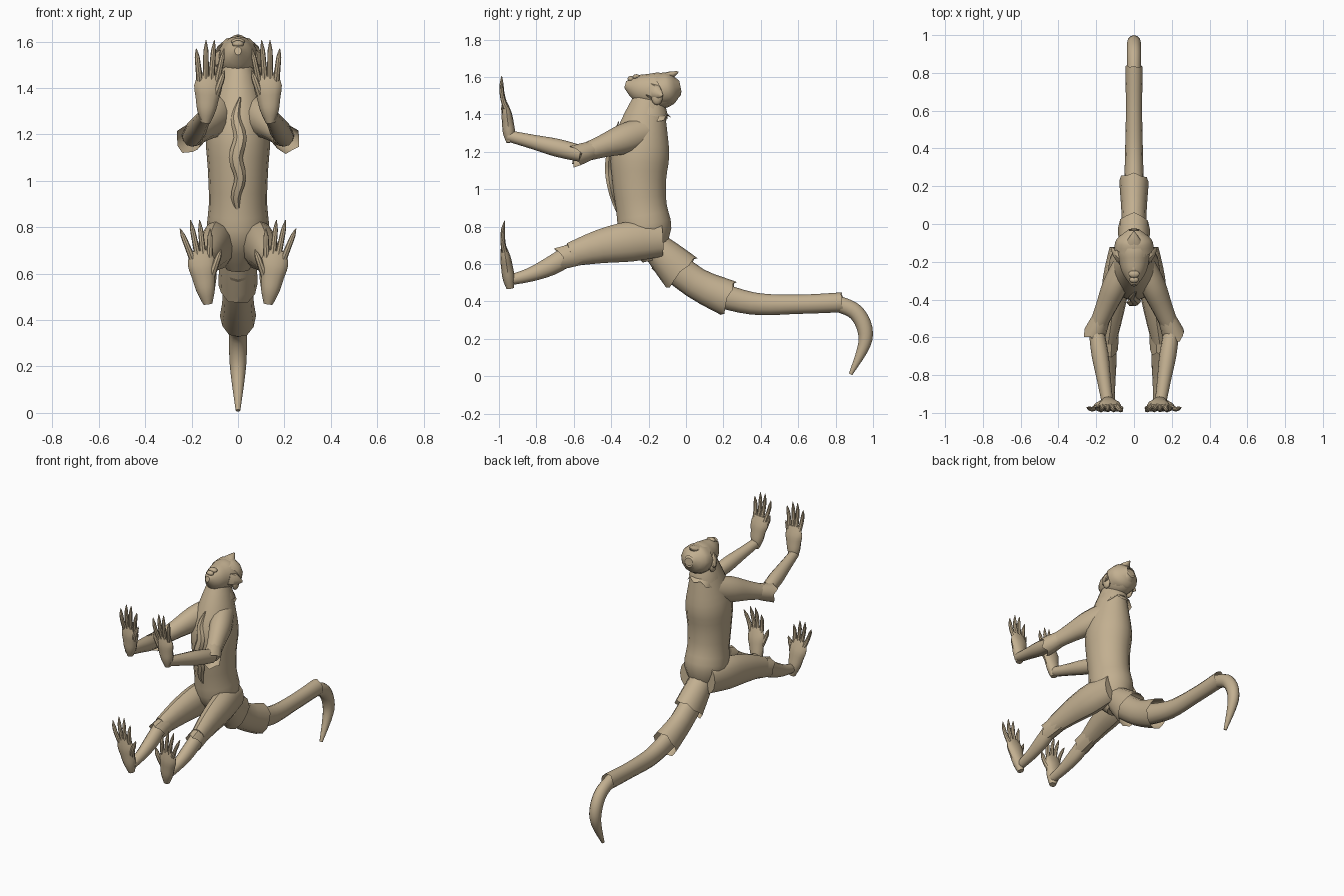
import bpy, bmesh, math
from mathutils import Vector

if "Cube" in bpy.data.objects:
    bpy.data.objects.remove(bpy.data.objects["Cube"])

fur = bpy.data.materials.new("tan fur")
fur.use_nodes = True
tan_colour = (.54, .43, .28, 1)
fur.diffuse_color = tan_colour
fur.node_tree.nodes["Principled BSDF"].inputs["Base Color"].default_value = tan_colour


def mid(y, z):
    """Point on the plane of symmetry."""
    return Vector((0, y, z))


def along(start, end, count, bow=Vector()):
    """Evenly spaced points from start to end, pushed out by bow at the middle."""
    points = []
    for i in range(count):
        t = i / (count - 1)
        points.append(start.lerp(end, t) + bow * math.sin(math.pi * t))
    return points


def catmull(before, a, b, after, t):
    return a + (b - before) * (t / 2) + (before * 2 - a * 5 + b * 4 - after) * (t * t / 2) \
        + ((a - b) * 3 + after - before) * (t ** 3 / 2)


def resample(values, steps):
    """Smooth curve through the values, with extra steps between them."""
    padded = [values[0], *values, values[-1]]
    smooth = []
    for group in zip(padded, padded[1:], padded[2:], padded[3:]):
        smooth += [catmull(*group, step / steps) for step in range(steps)]
    return smooth + [values[-1]]


def finish(name, bm):
    bmesh.ops.recalc_face_normals(bm, faces=bm.faces)
    mesh = bpy.data.meshes.new(name)
    bm.to_mesh(mesh)
    bm.free()
    mesh.materials.append(fur)
    obj = bpy.data.objects.new(name, mesh)
    bpy.context.collection.objects.link(obj)
    bpy.ops.object.select_all(action='DESELECT')
    obj.select_set(True)
    bpy.context.view_layer.objects.active = obj
    bpy.ops.object.shade_smooth_by_angle(angle=math.radians(40))


def tube(name, points, widths, flat=(1, 1), side=1, sides=12, steps=3, jag=0):
    """Skin rings along a path; flat is depth over width at each end, jag tears the last rim."""
    path = [Vector((p.x * side, p.y, p.z)) for p in resample(points, steps)]
    radii = resample(widths, steps)
    last = len(path) - 1
    bm = bmesh.new()
    rings = []
    for i, (centre, radius) in enumerate(zip(path, radii)):
        tangent = (path[min(i + 1, last)] - path[max(i - 1, 0)]).normalized()
        across = Vector((1, 0, 0))
        across = (across - tangent * across.dot(tangent)).normalized()
        depth = tangent.cross(across) * (flat[0] + (flat[1] - flat[0]) * i / last)
        ring = []
        for k in range(sides):
            angle = math.tau * k / sides
            co = centre + (across * math.cos(angle) + depth * math.sin(angle)) * radius
            if i == last:
                co += tangent * jag * (k * 7 % 5 / 4)
            ring.append(bm.verts.new(co))
        rings.append(ring)
    for low, high in zip(rings, rings[1:]):
        for k in range(sides):
            bm.faces.new((low[k - 1], low[k], high[k], high[k - 1]))
    if not jag:
        bm.faces.new(rings[0])
        bm.faces.new(rings[-1])
    finish(name, bm)


def ball(name, centre, radius, stretch):
    bm = bmesh.new()
    bmesh.ops.create_uvsphere(bm, u_segments=12, v_segments=8, radius=radius)
    bmesh.ops.scale(bm, vec=stretch, verts=bm.verts)
    bmesh.ops.translate(bm, vec=centre, verts=bm.verts)
    finish(name, bm)


def digit(name, base, tip, radius, side):
    """Tapered digit, bowed slightly forward, ending in a thin claw."""
    profile = [radius * f for f in (1, .9, .8, .7, .1)]
    tube(name, along(base, tip, len(profile), Vector((0, -.01, 0))), profile,
         side=side, sides=8, steps=2)


def paw(label, kinds, heel, knuckle, tip, spread, side):
    """Palm or sole with four fanned digits and an inner thumb."""
    palm, finger, thumb = kinds
    widths = [.02, .04, .05, .06, .045]
    tube(f"{label}_{palm}", along(heel, knuckle, len(widths)), widths, (1, .25), side)
    for place, fan in zip(("inner", "second", "third", "outer"), (-1, -.3, .3, 1)):
        base = heel.lerp(knuckle, .85) + Vector((fan * .037, 0, 0))
        end = tip + Vector((fan * spread, 0, -.04 * fan * fan))
        digit(f"{label}_{place}_{finger}", base, end, .015, side)
    base = heel.lerp(knuckle, .5) - Vector((.03, 0, 0))
    digit(f"{label}_{thumb}", base, base + Vector((-.045, -.02, .12)), .018, side)


# Torso and ragged chest fringe
forward = Vector((0, -.06, 0))
tube("torso", along(mid(-.18, .62), mid(-.2, 1.48), 7, forward),
     [.05, .13, .125, .13, .138, .11, .07], (1.05, 1.2), sides=18)
fringe = along(mid(-.35, .84), mid(-.36, 1.36), 7, forward)
for i, point in enumerate(fringe):
    point.x = .01 * (-1) ** i
tube("chest_fringe", fringe, [.004, .02, .025, .03, .028, .02, .004], (.7, .7), sides=6)

# Fur collars around the neck and over the upper back
tube("neck_collar", along(mid(-.195, 1.46), mid(-.2, 1.4), 2), [.072, .095], (1.15, 1.1), jag=.02)
tube("back_collar", along(mid(-.19, 1.4), mid(-.165, 1.36), 2), [.06, .085], jag=.035)

# Head, with scalp hair, crown tuft and muzzle
tube("head", along(mid(-.03, 1.535), mid(-.325, 1.56), 6, Vector((0, 0, -.02))),
     [.03, .08, .09, .078, .058, .015], (1, 1.2), sides=16)
tube("scalp_hair", along(mid(-.03, 1.55), mid(-.13, 1.53), 3), [.03, .092, .105], (1, .85), jag=.03)
tube("crown_tuft", along(mid(-.13, 1.59), mid(-.04, 1.628), 3), [.05, .035, .004], (.5, .7))
ball("nose", mid(-.235, 1.595), .018, (1, 1.6, 1))
ball("upper_lip", mid(-.265, 1.6), .03, (1, .7, .5))
ball("lower_lip", mid(-.295, 1.59), .025, (1, .7, .6))

# Tail of overlapping sleeves, each ending in a flared rim
tube("tail_base", along(mid(-.19, .72), mid(-.03, .56), 3), [.07, .08, .085], (1, 1.35), jag=.02)
tube("tail_root", [mid(-.13, .64), mid(.05, .5), mid(.22, .42)],
     [.065, .066, .078], (1.3, 1.25), jag=.02)
tube("tail_middle", [mid(.1, .46), mid(.35, .39), mid(.6, .385), mid(.83, .395)],
     [.055, .048, .043, .046], (1.3, 1.15), steps=5, jag=.012)
tube("tail_tip", [mid(.77, .4), mid(.91, .34), mid(.96, .2), mid(.88, .01)],
     [.036, .038, .035, .01], (1.2, 1), steps=6)

# Limb joints on the left side
shoulder = Vector((.05, -.21, 1.31))
elbow = Vector((.2, -.56, 1.19))
wrist = Vector((.14, -.95, 1.285))
hip = Vector((.07, -.13, .73))
knee = Vector((.137, -.62, .65))
ankle = Vector((.13, -.94, .515))
lift = Vector((0, 0, .02))

for side, label in ((1, "left"), (-1, "right")):
    # Arm with a torn fur cuff at the elbow
    tube(label + "_upper_arm", along(shoulder, elbow, 4), [.06, .068, .055, .045], (1.3, 1), side)
    tube(label + "_elbow_fur", along(shoulder.lerp(elbow, .75), shoulder.lerp(elbow, 1.05), 2),
         [.045, .06], side=side, sides=10, jag=.04)
    tube(label + "_forearm", along(elbow, wrist, 4), [.04, .045, .037, .03], (1.1, 1), side)
    paw(label, ("palm", "finger", "thumb"), Vector((.14, -.94, 1.25)),
        Vector((.125, -.965, 1.46)), Vector((.12, -.985, 1.61)), .06, side)

    # Leg with a torn fur cuff below the knee
    tube(label + "_thigh", along(hip, knee, 4, lift), [.06, .073, .063, .045], (1.5, 1.4), side)
    tube(label + "_knee_fur", along(hip.lerp(knee, .85), knee.lerp(ankle, .12), 2),
         [.047, .052], (1.4, 1.2), side, sides=10, jag=.035)
    tube(label + "_shin", along(knee, ankle, 4, -lift), [.042, .042, .034, .028], (1.3, 1), side)
    paw(label, ("sole", "toe", "big_toe"), Vector((.13, -.94, .47)),
        Vector((.165, -.975, .7)), Vector((.185, -.97, .835)), .065, side)

    # Ear, cheek fur and eye
    ball(label + "_ear", (.09 * side, -.155, 1.49), .04, (.45, .75, 1))
    tube(label + "_cheek_fur", along(Vector((.06, -.19, 1.53)), Vector((.12, -.125, 1.5)), 3),
         [.03, .025, .004], (1.5, 1.5), side, sides=8)
    ball(label + "_eye", (.036 * side, -.18, 1.582), .016, (1, 1, .75))
